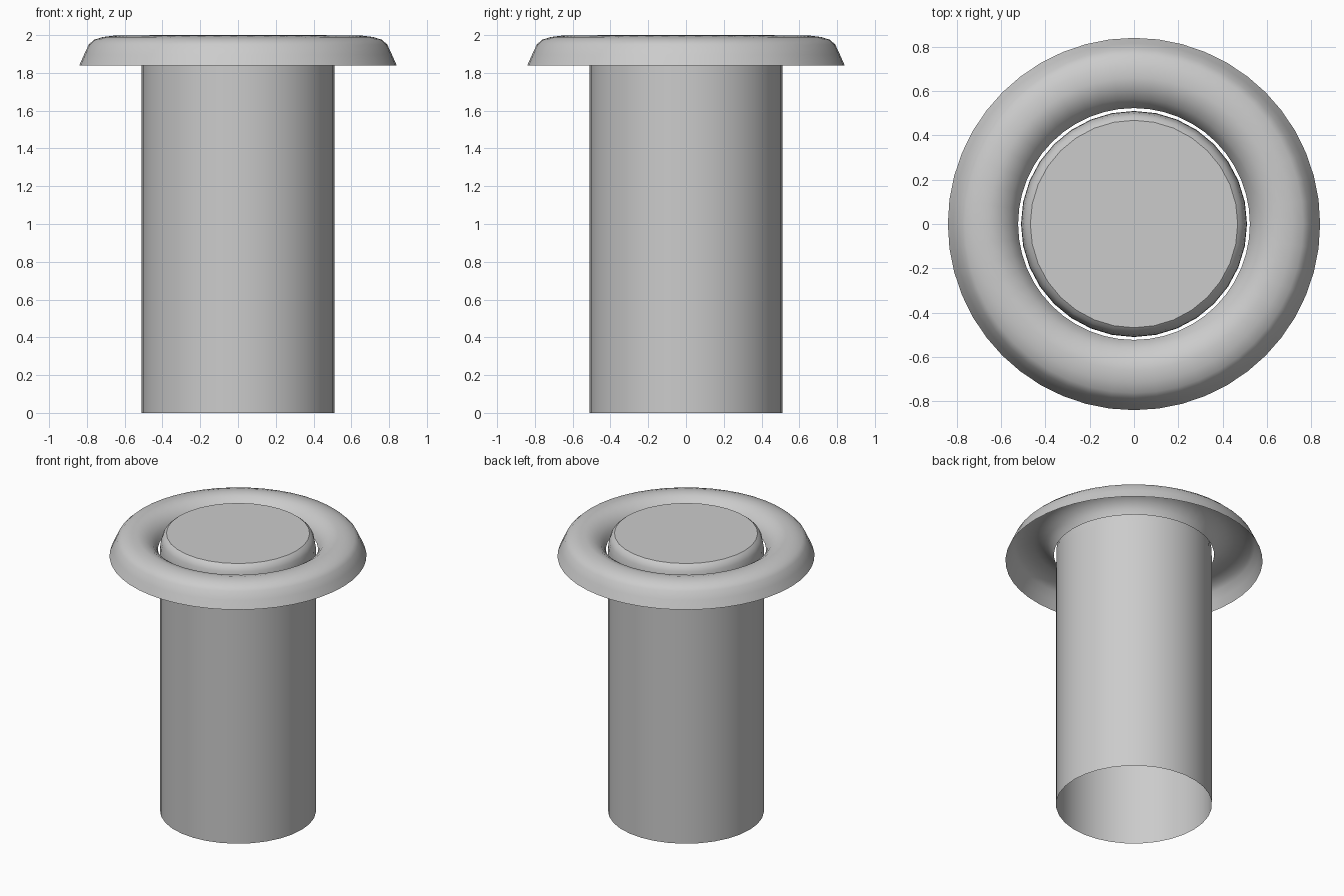
import bpy, bmesh, math

if "Cube" in bpy.data.objects:
    bpy.data.objects.remove(bpy.data.objects["Cube"])

SIDES = 32


def lathe(name, profile, sides=SIDES, cap_top=False):
    """Revolve an (r, z) profile, listed bottom/outer first, around z."""
    bm = bmesh.new()
    rings = []
    for r, z in profile:
        rings.append([bm.verts.new((r * math.cos(2 * math.pi * i / sides),
                                    r * math.sin(2 * math.pi * i / sides), z))
                      for i in range(sides)])
    for a, b in zip(rings, rings[1:]):
        for i in range(sides):
            j = (i + 1) % sides
            bm.faces.new((a[i], a[j], b[j], b[i]))
    if cap_top:
        bm.faces.new(rings[-1])
    mesh = bpy.data.meshes.new(name)
    bm.to_mesh(mesh)
    bm.free()
    obj = bpy.data.objects.new(name, mesh)
    bpy.context.collection.objects.link(obj)
    bpy.ops.object.select_all(action='DESELECT')
    obj.select_set(True)
    bpy.context.view_layer.objects.active = obj
    bpy.ops.object.shade_smooth_by_angle(angle=math.radians(32))
    return obj


# Straight tube, open at the bottom
lathe("tube", [(0.51, 0.0), (0.51, 1.85)])

# Rounded plug closing the top of the tube
lathe("top_plug", [(0.51, 1.85), (0.508, 1.91), (0.50, 1.955),
                   (0.488, 1.983), (0.468, 2.0)], cap_top=True)

# Thin curved collar around the top, open underneath, with a slim gap inside
lathe("collar", [(0.84, 1.84), (0.815, 1.897), (0.79, 1.95), (0.763, 1.975),
                 (0.715, 1.99), (0.66, 1.997), (0.61, 1.985),
                 (0.565, 1.955), (0.537, 1.92), (0.523, 1.885)], sides=48)
